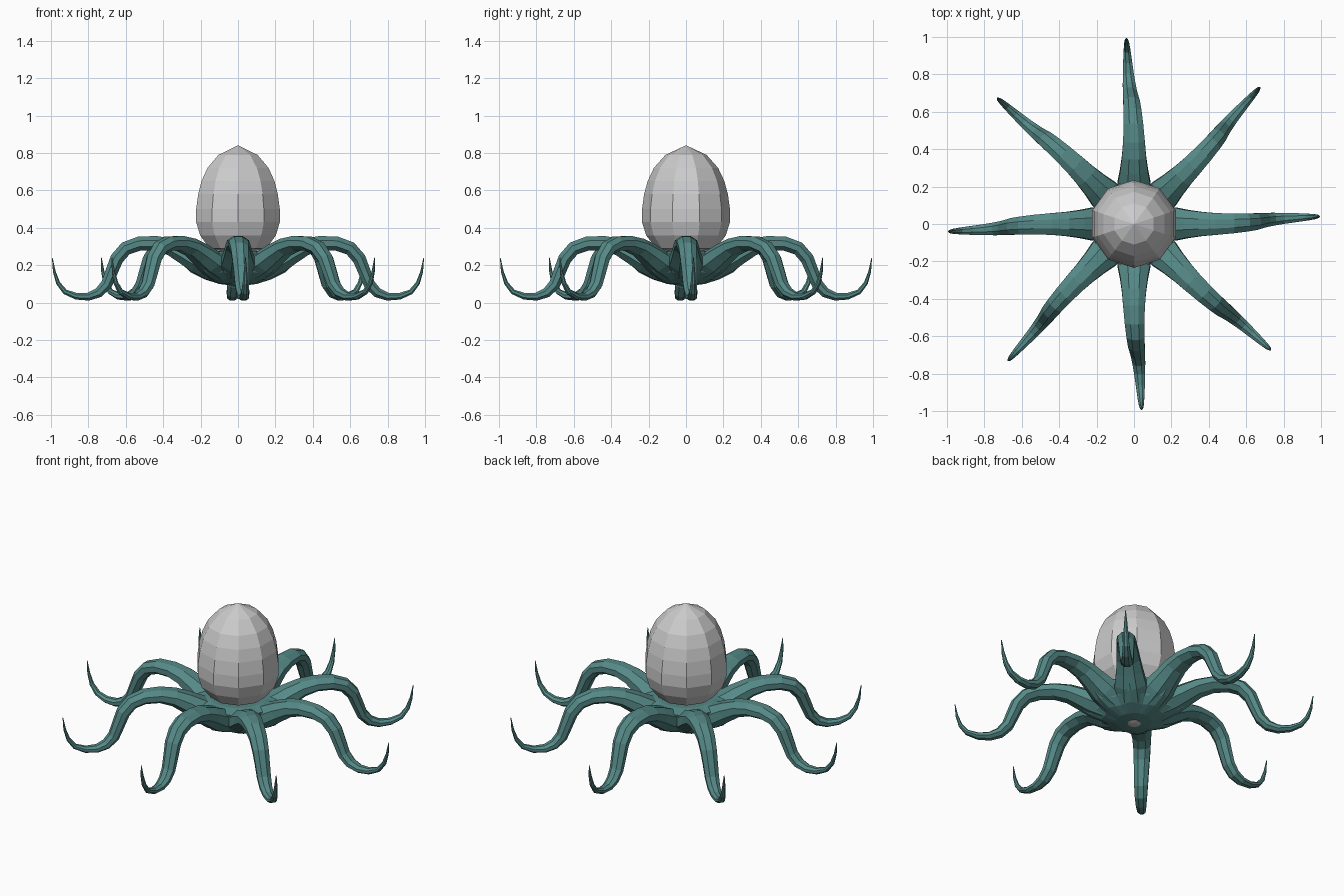
import bpy, bmesh, math
from mathutils import Vector

if "Cube" in bpy.data.objects:
    bpy.data.objects.remove(bpy.data.objects["Cube"])

teal = bpy.data.materials.new("teal_skin")
teal.diffuse_color = (0.09, 0.25, 0.24, 1)
teal.use_nodes = True
teal.node_tree.nodes["Principled BSDF"].inputs["Base Color"].default_value = teal.diffuse_color


def finish(name, bm, mat=None):
    bmesh.ops.recalc_face_normals(bm, faces=bm.faces)
    me = bpy.data.meshes.new(name)
    bm.to_mesh(me)
    bm.free()
    ob = bpy.data.objects.new(name, me)
    bpy.context.collection.objects.link(ob)
    if mat:
        me.materials.append(mat)
    return ob


def skin(bm, rings):
    # bridge successive closed rings and cap both ends
    vs = [[bm.verts.new(p) for p in ring] for ring in rings]
    n = len(rings[0])
    for a, b in zip(vs, vs[1:]):
        for i in range(n):
            j = (i + 1) % n
            bm.faces.new((a[i], a[j], b[j], b[i]))
    bm.faces.new(vs[0])
    bm.faces.new(vs[-1])


def lathe(name, profile, n, phase=0, sx=1, sy=1, mat=None):
    bm = bmesh.new()
    skin(bm, [[Vector((r * sx * math.cos(phase + i * math.tau / n),
                       r * sy * math.sin(phase + i * math.tau / n), z))
               for i in range(n)] for r, z in profile])
    return finish(name, bm, mat)


# egg-shaped head
lathe("head", [(.05, .265), (.16, .29), (.213, .36), (.235, .43), (.235, .50),
               (.224, .58), (.205, .65), (.172, .72), (.11, .79), (.003, .84)],
      10, math.radians(18 + 72), 1, 1)

# bowl-shaped underside with webbing that dips between the arms
bm = bmesh.new()
rings = []
for r, z, web in [(.04, .092, 0), (.10, .1, 0), (.17, .125, .01), (.225, .16, .025),
                  (.265, .21, .04), (.25, .26, .025), (.16, .275, 0), (.05, .27, 0)]:
    ring = []
    for i in range(32):
        a = i * math.tau / 32
        rr = r + web * math.cos(8 * a)
        ring.append(Vector((rr * math.cos(a), rr * math.sin(a), z)))
    rings.append(ring)
skin(bm, rings)
finish("body", bm, teal)

# mouth underneath
lathe("mouth", [(.02, .085), (.038, .09), (.038, .11)], 10)

# arm stations: distance out, height, sideways drift, half width, half thickness
PATH = [(.14, .185, 0, .10, .07), (.22, .222, 0, .095, .068), (.29, .263, 0, .08, .06),
        (.36, .298, 0, .07, .05), (.44, .317, 0, .063, .043), (.53, .315, .003, .057, .041),
        (.60, .290, .008, .052, .04), (.648, .235, .013, .048, .039),
        (.676, .165, .018, .044, .036), (.703, .098, .022, .041, .033),
        (.745, .053, .026, .037, .029), (.80, .032, .03, .032, .023),
        (.865, .034, .034, .026, .019), (.925, .058, .037, .020, .015),
        (.962, .105, .039, .015, .012), (.982, .165, .04, .010, .008),
        (.993, .24, .04, .002, .002)]


def arm_rings(angle):
    out = Vector((math.cos(angle), math.sin(angle), 0))
    side = Vector((-math.sin(angle), math.cos(angle), 0))
    up = Vector((0, 0, 1))
    rings = []
    for k, (r, z, off, w, h) in enumerate(PATH):
        p, q = PATH[max(k - 1, 0)], PATH[min(k + 1, len(PATH) - 1)]
        tan = (out * (q[0] - p[0]) + up * (q[1] - p[1])).normalized()
        nrm = tan.cross(side)
        c = out * r + side * off + up * z
        rings.append([c + side * w * math.cos(t) + nrm * h * math.sin(t)
                      for t in [(i + .5) * math.tau / 8 for i in range(8)]])
    return rings


# eight curling arms
for n in range(8):
    bm = bmesh.new()
    skin(bm, arm_rings(n * math.tau / 8))
    finish(f"arm_{n + 1}", bm, teal)
